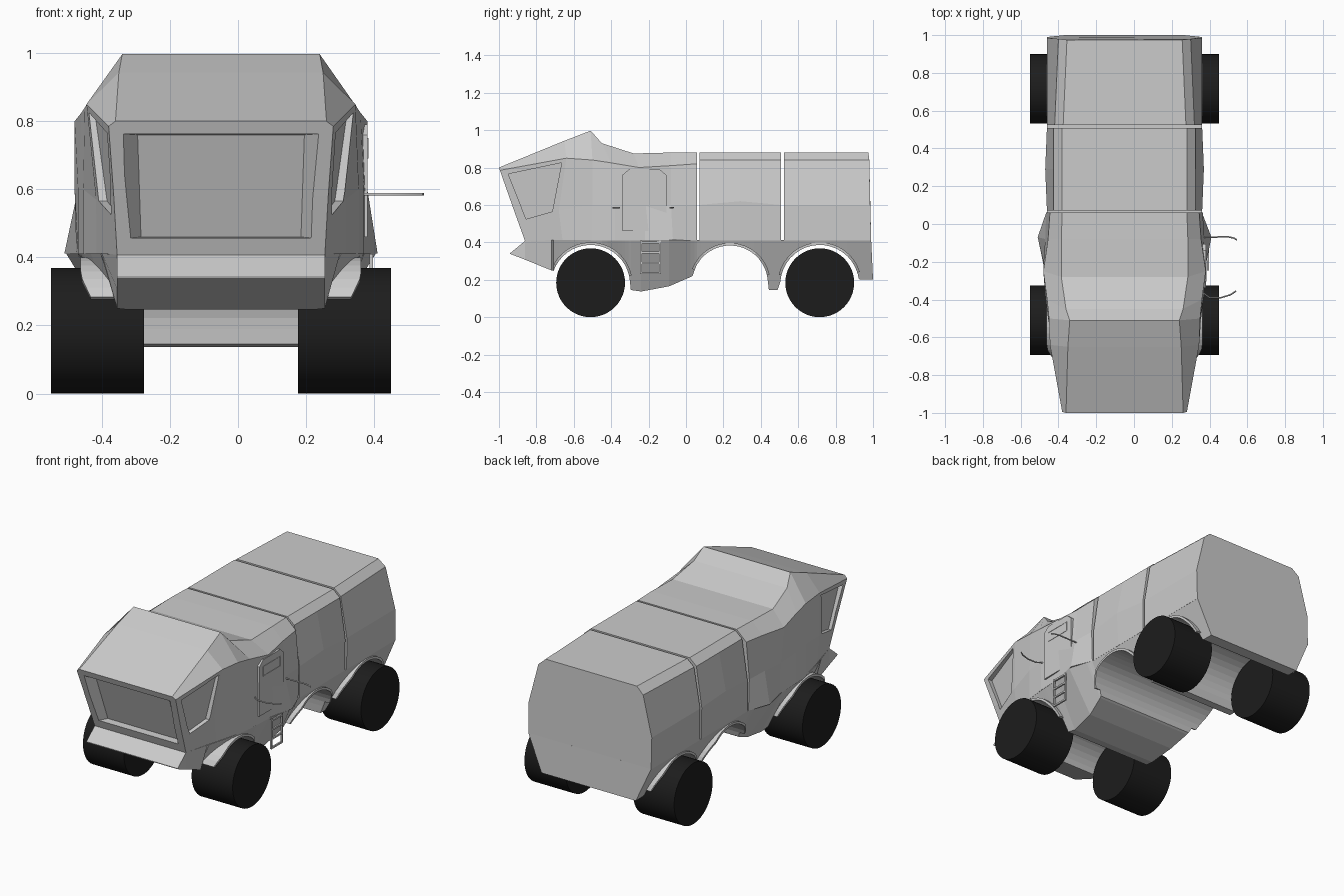
import bpy, bmesh, math
from mathutils import Vector

if "Cube" in bpy.data.objects:
    bpy.data.objects.remove(bpy.data.objects["Cube"])

CX = -0.05          # centre plane of the hull (handles stick out on the right only)


def make(name, verts, faces):
    me = bpy.data.meshes.new(name)
    bm = bmesh.new()
    vs = [bm.verts.new(v) for v in verts]
    for f in faces:
        bm.faces.new([vs[i] for i in f])
    bmesh.ops.recalc_face_normals(bm, faces=bm.faces)
    bm.to_mesh(me)
    bm.free()
    ob = bpy.data.objects.new(name, me)
    bpy.context.collection.objects.link(ob)
    return ob


def bridge(name, rings):
    n = len(rings[0])
    faces = [list(range(n)), list(range((len(rings) - 1) * n, len(rings) * n))]
    for s in range(len(rings) - 1):
        for i in range(n):
            j = (i + 1) % n
            faces.append([s * n + i, s * n + j, (s + 1) * n + j, (s + 1) * n + i])
    return make(name, [p for r in rings for p in r], faces)


def loft(name, stations):
    """Each station lists half-section points top to bottom; mirrored across CX."""
    return bridge(name, [[(CX + x, y, z) for x, y, z in st] +
                         [(CX - x, y, z) for x, y, z in reversed(st)] for st in stations])


def box(name, x0, x1, y0, y1, z0, z1):
    return bridge(name, [[(x, y0, z0), (x, y1, z0), (x, y1, z1), (x, y0, z1)] for x in (x0, x1)])


def rod(name, pts, r):
    cu = bpy.data.curves.new(name, 'CURVE')
    cu.dimensions = '3D'
    cu.bevel_depth, cu.bevel_resolution, cu.use_fill_caps = r, 1, True
    sp = cu.splines.new('POLY')
    sp.points.add(len(pts) - 1)
    for p, c in zip(sp.points, pts):
        p.co = (*c, 1)
    ob = bpy.data.objects.new(name, cu)
    bpy.context.collection.objects.link(ob)
    return ob


def cut(ob, cutters):
    for c in cutters:
        m = ob.modifiers.new("cut", 'BOOLEAN')
        m.operation, m.solver, m.object = 'DIFFERENCE', 'EXACT', c
    dg = bpy.context.evaluated_depsgraph_get()
    me = bpy.data.meshes.new_from_object(ob.evaluated_get(dg))
    ob.modifiers.clear()
    ob.data = me
    for c in cutters:
        bpy.data.objects.remove(c)


def lerp(table, t):
    for (a, va), (b, vb) in zip(table, table[1:]):
        if t <= b:
            return va + (vb - va) * max(0, (t - a) / (b - a))
    return table[-1][1]


# Faceted cab: roof edge, shoulder, belt, sill per station
cab = loft("cab", [
    [(.31, -1, .80), (.33, -.995, .785), (.315, -.923, .58), (.305, -.86, .405)],
    [(.30, -.65, .943), (.395, -.64, .85), (.367, -.68, .57), (.365, -.66, .41)],
    [(.29, -.51, .997), (.40, -.50, .84), (.405, -.50, .60), (.405, -.50, .41)],
    [(.31, -.45, .93), (.41, -.40, .825), (.42, -.38, .60), (.42, -.38, .41)],
    [(.335, -.28, .875), (.43, -.25, .80), (.43, -.22, .60), (.425, -.22, .41)],
    [(.335, -.08, .88), (.405, -.08, .81), (.42, -.08, .60), (.46, -.07, .412)],
    [(.33, .06, .88), (.395, .06, .82), (.415, .06, .60), (.41, .06, .41)]])


# Recessed windscreen and side windows
def front_y(z):
    return -.995 + (.785 - z) * .355


rings = []
for dy, wt, wb, zt, zb in ((-.03, .315, .285, .765, .455), (.045, .245, .235, .76, .46)):
    rings.append([(CX + w, front_y(z) + dy, z)
                  for w, z in ((wt, zt), (-wt, zt), (-wb, zb), (wb, zb))])
cutters = [bridge("windscreen_cutter", rings)]
for s in (-1, 1):
    win = [(-.95, .765), (-.665, .825), (-.715, .565), (-.855, .525)]
    cutters.append(bridge("side_window_cutter", [
        [(CX + s * (.335 + .2 * (y + .955) - .1 * (.8 - z) + d), y, z) for y, z in win]
        for d in (.06, -.025)]))
cut(cab, cutters)


# Two cargo modules separated by thin gaps
def section(y, roof=.33, lean=0):
    return [(roof, y, .88), (roof + .045, y + lean, .84), (.411, y + lean * 2, .60),
            (.41, y + lean * 3, .41)]


mid_section = section(.29)
mid_section[2] = (.42, .29, .62)
loft("middle_module", [section(.072), mid_section, section(.508)])
loft("rear_module", [section(.523, .325), section(.975, .305, .005)])


# Underbody: bottom profile with three wheel arches, sides leaning inward
def arc(cy, cz, r, a0, a1, n=18):
    return [(cy - r * math.cos(math.radians(a0 + (a1 - a0) * i / n)),
             cz + r * math.sin(math.radians(a0 + (a1 - a0) * i / n))) for i in range(n + 1)]


CENTRES = (-.51, .235, .715)
ARCHES = [arc(-.51, .175, .211, 20, 176), arc(.235, .18, .203, 12, 176), arc(.715, .175, .211, 4, 172)]
top_half = [(-.86, .305), (-.72, .35), (-.6, .385), (-.5, .405), (-.38, .42), (-.22, .425),
            (-.07, .46), (.06, .41), (1, .41)]
bottom = [(-.72, .25)] + ARCHES[0] + [(-.295, .145), (-.24, .137), (-.09, .165), (.025, .215)]
bottom += ARCHES[1] + [(.443, .145), (.49, .145)] + ARCHES[2] + [(.935, .2)]
stations = [[(.305, -.94, .342), (.305, -.94, .338)], [(.305, -.86, .408), (.305, -.86, .307)]]
for y, z in bottom:
    w = lerp(top_half, y)
    taper = .305 if y < -.715 else min(w, .41) - .45 * (.41 - z)
    stations.append([(w, y, .412), (taper, y, z)])
stations.append([(.41, .99, .412), (.315, 1.0, .2)])
loft("underbody", stations)

# Arch lips, wide over the crown and narrowing down the legs
for cy, path in zip(CENTRES, ARCHES):
    for s in (-1, 1):
        rings = []
        for y, z in path[1:-1]:
            o = Vector((y - cy, z - .177)).normalized() * .014
            w = .412 - .5 * max(0, .335 - z)
            rings.append([(CX + s * .27, y, z), (CX + s * w, y, z),
                          (CX + s * w, y + o.x, z + o.y), (CX + s * .27, y + o.x, z + o.y)])
        bridge("arch_lip", rings)

# Wheels
rubber = bpy.data.materials.new("rubber")
rubber.diffuse_color = (.012, .012, .012, 1)
rubber.use_nodes = True
rubber.node_tree.nodes["Principled BSDF"].inputs["Base Color"].default_value = rubber.diffuse_color
for s in (-1, 1):
    for y in (-.51, .715):
        bpy.ops.mesh.primitive_cylinder_add(vertices=48, radius=.184, depth=.274,
                                            location=(CX + s * .363, y, .184),
                                            rotation=(0, math.pi / 2, 0))
        w = bpy.context.object
        w.name = "wheel"
        w.data.materials.append(rubber)
        bpy.ops.object.shade_smooth_by_angle()

# Door on the right side with a small window
outline = [(-.34, .46), (-.105, .46), (-.105, .76), (-.14, .79), (-.305, .79), (-.34, .76)]
bridge("door", [[(x, y, z) for y, z in outline] for x in (.35, .381)])
for y0, y1, z0, z1 in ((-.305, -.14, .69, .693), (-.305, -.14, .747, .75),
                       (-.305, -.302, .69, .75), (-.143, -.14, .69, .75)):
    box("door_window_frame", .37, .383, y0, y1, z0, z1)

# Grab handles beside the door
rod("front_handle", [(.36, -.36, .585), (.40, -.39, .585), (.46, -.39, .585), (.51, -.375, .585),
                     (.54, -.355, .585)], .004)
rod("rear_handle", [(.36, -.07, .585), (.50, -.068, .585), (.53, -.075, .585), (.545, -.085, .585)], .004)

# Boarding ladder
for y in (-.24, -.14):
    box("ladder_rail", .386, .396, y - .005, y + .005, .23, .41)
for z in (.235, .29, .345, .40):
    box("ladder_rung", .386, .396, -.24, -.14, z - .005, z + .005)
